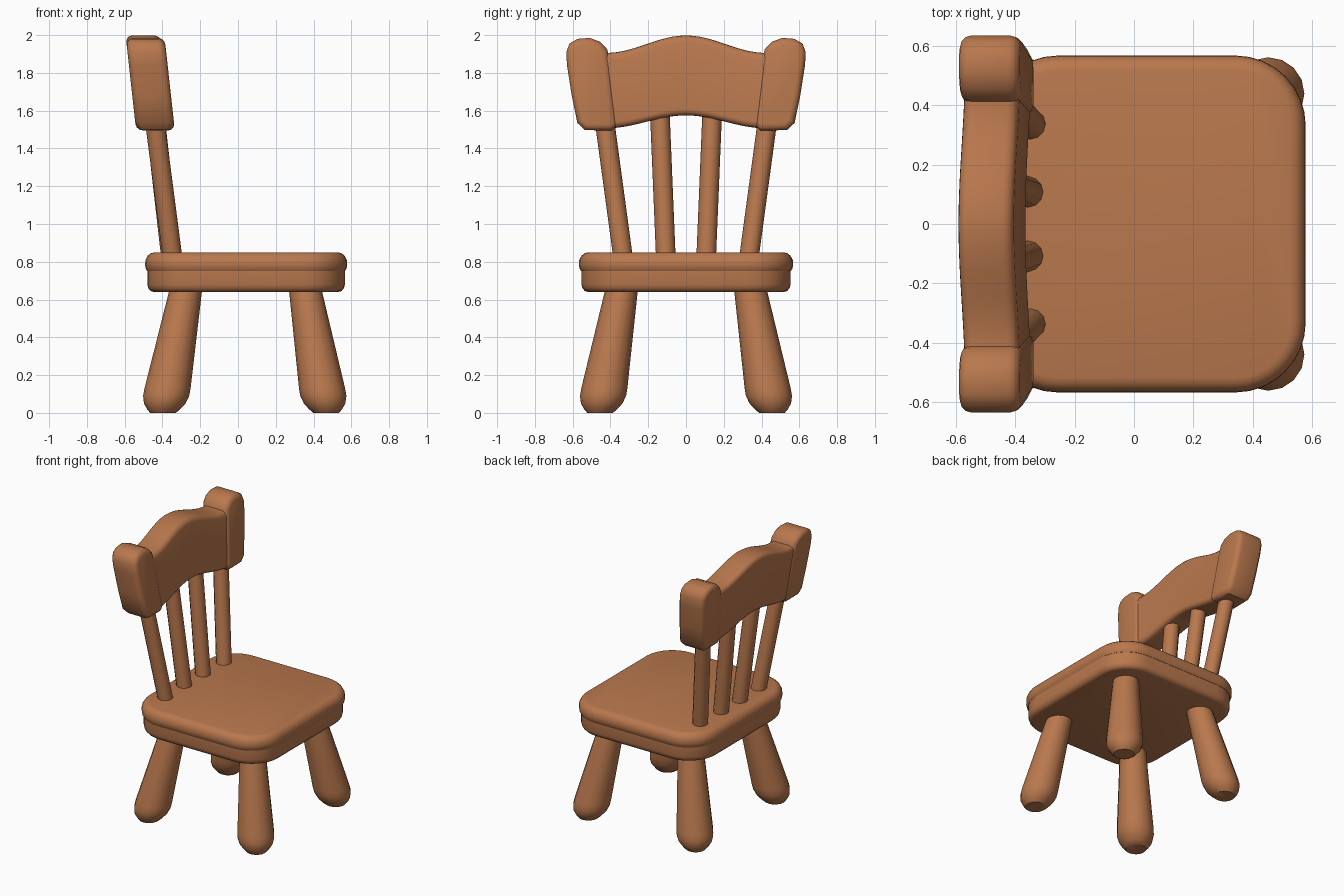
import bpy, bmesh, math

if "Cube" in bpy.data.objects:
    bpy.data.objects.remove(bpy.data.objects["Cube"])

wood = bpy.data.materials.new("warm wood")
wood.diffuse_color = (0.485, 0.188, 0.075, 1)
wood.use_nodes = True
wood.node_tree.nodes["Principled BSDF"].inputs["Base Color"].default_value = wood.diffuse_color


def loft(name, rings, bevel=0.0, segs=3):
    """Skin a list of equal-length closed rings, cap both ends, shade smooth by angle."""
    bm = bmesh.new()
    vs = [[bm.verts.new(p) for p in r] for r in rings]
    n = len(vs[0])
    for a, b in zip(vs, vs[1:]):
        for i in range(n):
            j = (i + 1) % n
            bm.faces.new((a[i], a[j], b[j], b[i]))
    bm.faces.new(vs[0][::-1])
    bm.faces.new(vs[-1])
    bmesh.ops.recalc_face_normals(bm, faces=bm.faces)
    me = bpy.data.meshes.new(name)
    bm.to_mesh(me)
    bm.free()
    me.materials.append(wood)
    ob = bpy.data.objects.new(name, me)
    bpy.context.collection.objects.link(ob)
    bpy.ops.object.select_all(action='DESELECT')
    bpy.context.view_layer.objects.active = ob
    ob.select_set(True)
    if bevel:
        m = ob.modifiers.new("soft edges", 'BEVEL')
        m.width, m.segments, m.limit_method = bevel, segs, 'ANGLE'
        m.angle_limit = math.radians(50)
        bpy.ops.object.modifier_apply(modifier=m.name)
    bpy.ops.object.shade_smooth_by_angle(angle=math.radians(40))
    return ob


def rounded(cx, cy, hx, hy, r, z, steps=8):
    """Rounded rectangle outline at height z."""
    pts = []
    for q, (sx, sy) in enumerate([(1, 1), (-1, 1), (-1, -1), (1, -1)]):
        for k in range(steps + 1):
            a = math.pi / 2 * (q + k / steps)
            pts.append((cx + sx * (hx - r) + r * math.cos(a),
                        cy + sy * (hy - r) + r * math.sin(a), z))
    return pts


def rod(name, base, top, profile, sides=16):
    """Leaning turned rod: profile is (z, radius), centre runs from base to top."""
    rings = []
    for z, r in profile:
        t = (z - base[2]) / (top[2] - base[2])
        cx, cy = (base[i] + (top[i] - base[i]) * t for i in (0, 1))
        rings.append([(cx + r * math.cos(2 * math.pi * k / sides),
                       cy + r * math.sin(2 * math.pi * k / sides), z)
                      for k in range(sides)])
    return loft(name, rings)


# Seat: rounded cushion-like board over a slightly smaller one
loft("seat_top", [rounded(0.043, 0, 0.535 - i, 0.567 - i, 0.235 - i, z) for z, i in
                  [(0.75, 0.012), (0.765, 0.003), (0.785, 0), (0.81, 0.002),
                   (0.832, 0.014), (0.845, 0.03), (0.85, 0.05)]])
loft("seat_base", [rounded(0.043, 0, 0.523 - i, 0.553 - i, 0.225 - i, z) for z, i in
                   [(0.64, 0.035), (0.645, 0.018), (0.66, 0.005), (0.68, 0), (0.752, 0)]])

# Legs: splayed, thicker at the rounded feet
leg_profile = [(0, 0.068), (0.02, 0.088), (0.05, 0.11), (0.09, 0.122),
               (0.13, 0.122), (0.66, 0.086)]
for sy, side in ((1, "left"), (-1, "right")):
    rod("front_leg_" + side, (0.467, 0.455 * sy, 0), (0.355, 0.34 * sy, 0.66), leg_profile)
    rod("back_leg_" + side, (-0.397, 0.455 * sy, 0), (-0.275, 0.34 * sy, 0.66), leg_profile)

    # Spindles of the back
    spindle = [(0.82, 0.052), (1.62, 0.052)]
    rod("outer_spindle_" + side, (-0.35, 0.337 * sy, 0.85), (-0.435, 0.425 * sy, 1.5), spindle, 12)
    rod("inner_spindle_" + side, (-0.358, 0.108 * sy, 0.85), (-0.438, 0.137 * sy, 1.55), spindle, 12)

    # Chunky end blocks of the top rail, leaning backwards
    outline = [(0.362, 1.515), (0.395, 1.495), (0.535, 1.497), (0.575, 1.535),
               (0.605, 1.68), (0.63, 1.84), (0.634, 1.91), (0.617, 1.955),
               (0.575, 1.98), (0.51, 1.985), (0.455, 1.965), (0.417, 1.925), (0.403, 1.86)]
    loft("rail_end_" + side,
         [[(x0 - 0.11 * (z - 1.5), y * sy, z) for y, z in outline] for x0 in (-0.54, -0.335)],
         0.035)

# Arched top rail, swept across y with a soft rectangular section
rings = []
for k in range(25):
    y = -0.44 + 0.88 * k / 24
    arch = math.cos(min(abs(y) / 0.42, 1) * math.pi)
    top, bot = 1.952 + 0.046 * arch, 1.541 + 0.034 * arch
    bow = -0.01 * (1 - (y / 0.44) ** 2)
    section = [(a, 0, b) for a, b, _ in
               rounded(0, (top + bot) / 2, 0.093, (top - bot) / 2, 0.035, 0, 4)]
    section = [(a, b) for a, b, _ in
               rounded(0, (top + bot) / 2, 0.093, (top - bot) / 2, 0.035, 0, 4)]
    rings.append([(-0.437 + bow + a - 0.11 * (z - 1.5), y, z) for a, z in section])
loft("top_rail", rings)
